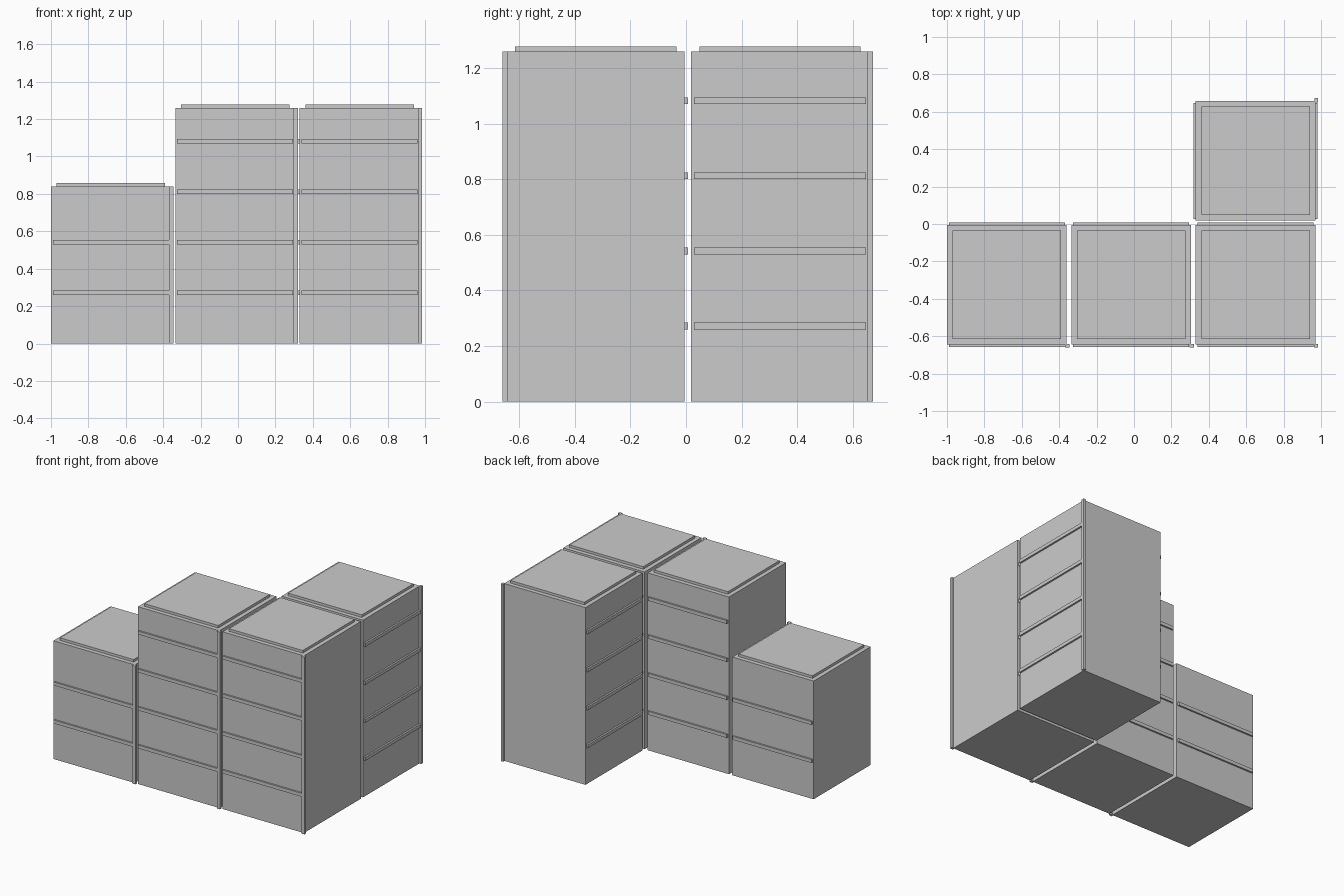
import bpy
import bmesh
from math import pi
from mathutils import Matrix, Vector

cube = bpy.data.objects.get("Cube")
if cube:
    bpy.data.objects.remove(cube, do_unlink=True)

grey = bpy.data.materials.new("wall_grey")
grey.use_nodes = True
colour = (0.6, 0.6, 0.6, 1)
grey.diffuse_color = colour
grey.node_tree.nodes["Principled BSDF"].inputs["Base Color"].default_value = colour

HALF = 0.32      # half width of a tower
FLOOR = 0.27     # spacing of the floor ledges
DEPTH = 0.012    # how far ledges stand out


def boxes(name, ranges, place):
    """One object made of boxes, each given as x, y and z ranges."""
    bm = bmesh.new()
    for spans in ranges:
        centre = Vector([(a + b) / 2 for a, b in spans])
        size = [b - a for a, b in spans]
        matrix = Matrix.Translation(centre) @ Matrix.Diagonal((*size, 1))
        bmesh.ops.create_cube(bm, size=1, matrix=matrix)
    mesh = bpy.data.meshes.new(name)
    bm.to_mesh(mesh)
    bm.free()
    mesh.materials.append(grey)
    obj = bpy.data.objects.new(name, mesh)
    obj.matrix_world = place
    bpy.context.collection.objects.link(obj)


def tower(name, x, y, height, floors, turn=0):
    place = Matrix.Translation((x, y, 0)) @ Matrix.Rotation(turn, 4, "Z")
    wall = (-HALF, HALF)
    boxes(name + "_walls", [(wall, wall, (0, height))], place)

    # Raised roof slab
    inner = (-HALF + 0.03, HALF - 0.03)
    boxes(name + "_roof", [(inner, inner, (height, height + 0.018))], place)

    # Ledges between floors on the front and back
    ledges = []
    for i in range(1, floors):
        z = (i * FLOOR - 0.01, i * FLOOR + 0.014)
        for y_span in ((-HALF - DEPTH, -HALF), (HALF, HALF + DEPTH)):
            ledges.append(((-HALF + 0.01, HALF - 0.01), y_span, z))
    boxes(name + "_ledges", ledges, place)

    # Slim post on the front corner
    post = ((HALF - 0.008, HALF + 0.015), (-HALF - 0.015, -HALF + 0.004), (0, height))
    boxes(name + "_corner_post", [post], place)


tower("low_tower", -0.68, -0.325, 0.84, 3)
tower("middle_tower", -0.015, -0.325, 1.26, 5)
tower("front_tower", 0.65, -0.325, 1.26, 5)
tower("rear_tower", 0.65, 0.338, 1.26, 5, pi / 2)
